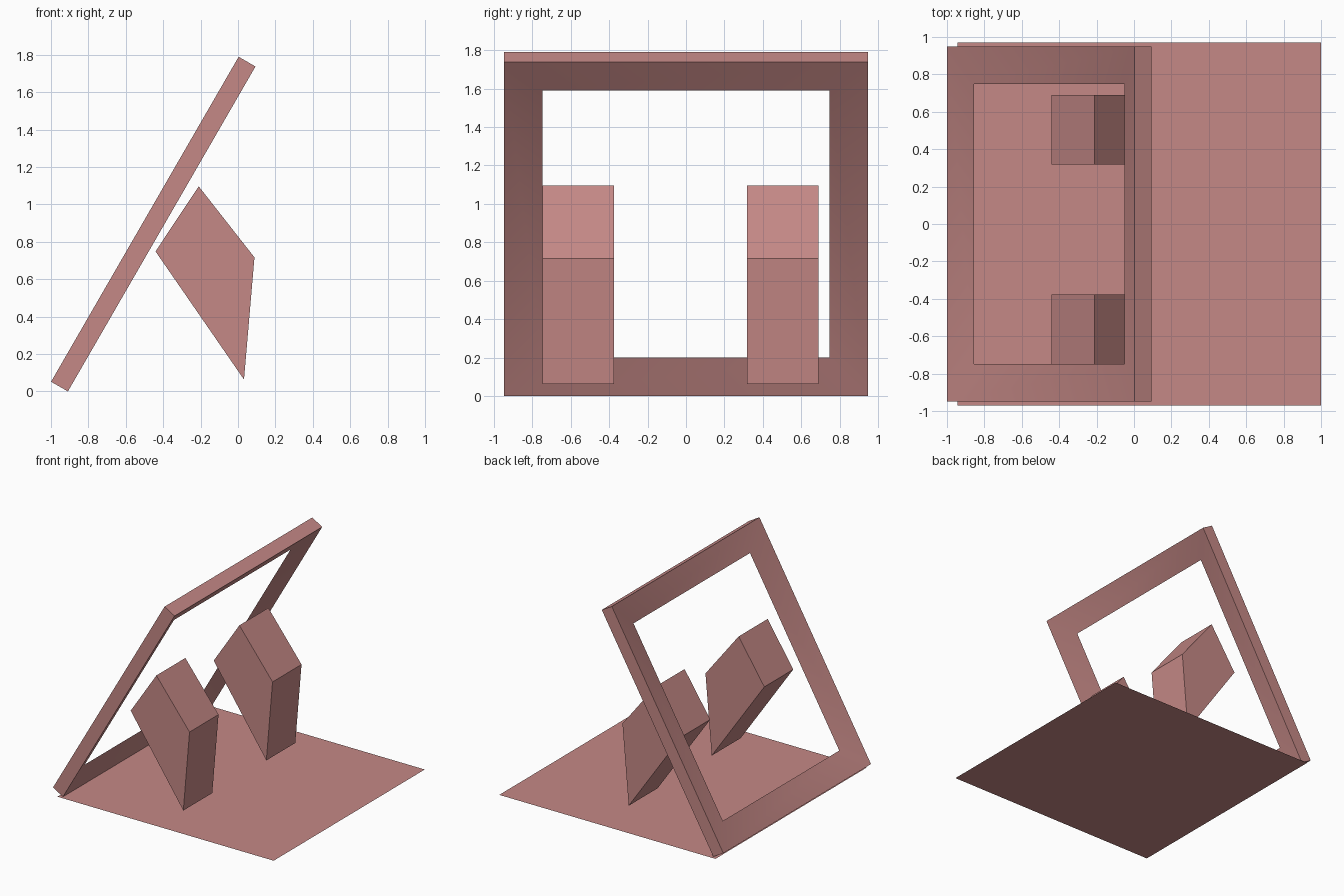
import bpy
import bmesh
import math

cube = bpy.data.objects.get("Cube")
if cube:
    bpy.data.objects.remove(cube, do_unlink=True)

# One dusty rose colour throughout
ROSE = (0.56, 0.25, 0.24, 1.0)
rose = bpy.data.materials.new("dusty_rose")
rose.use_nodes = True
rose.diffuse_color = ROSE
bsdf = next(n for n in rose.node_tree.nodes if n.type == 'BSDF_PRINCIPLED')
bsdf.inputs["Base Color"].default_value = ROSE


def finish(name, bm, recalc=True):
    """Turn a bmesh into a linked, coloured object."""
    if recalc:
        bmesh.ops.recalc_face_normals(bm, faces=bm.faces)
    mesh = bpy.data.meshes.new(name)
    bm.to_mesh(mesh)
    bm.free()
    mesh.materials.append(rose)
    obj = bpy.data.objects.new(name, mesh)
    bpy.context.collection.objects.link(obj)
    return obj


def rectangle(bm, half_x, half_y, z):
    return [bm.verts.new((sx * half_x, sy * half_y, z))
            for sx, sy in ((-1, -1), (1, -1), (1, 1), (-1, 1))]


# Floor: a single flat sheet facing up
bm = bmesh.new()
bm.faces.new(rectangle(bm, 0.972, 0.97, 0))
floor = finish("floor", bm, recalc=False)
floor.location.x = 0.028

# Leaning frame: both sides taper to a thin inner edge at mid thickness
LENGTH, WIDTH, THICK, BORDER = 1.003, 0.948, 0.052, 0.2
bm = bmesh.new()
lower = rectangle(bm, LENGTH, WIDTH, -THICK)
upper = rectangle(bm, LENGTH, WIDTH, THICK)
inner = rectangle(bm, LENGTH - BORDER, WIDTH - BORDER, 0)
for a, b in ((lower, upper), (upper, inner), (inner, lower)):
    for i in range(4):
        j = (i + 1) % 4
        bm.faces.new((a[i], a[j], b[j], b[i]))
frame = finish("leaning_frame", bm)
frame.data.shade_smooth()
frame.data.set_sharp_from_angle(angle=math.radians(30))
frame.rotation_euler.y = math.radians(-60)
frame.location = (-0.453, 0, 0.895)

# Two floating four-sided blocks, extruded along the depth
PROFILE = ((-0.21, 1.097), (0.088, 0.717), (0.032, 0.064), (-0.441, 0.749))
for name, y_start in (("front_block", -0.748), ("back_block", 0.318)):
    bm = bmesh.new()
    side = bm.faces.new([bm.verts.new((x, y_start, z)) for x, z in PROFILE])
    extruded = bmesh.ops.extrude_face_region(bm, geom=[side], use_keep_orig=True)
    moved = [v for v in extruded["geom"] if isinstance(v, bmesh.types.BMVert)]
    bmesh.ops.translate(bm, verts=moved, vec=(0, 0.372, 0))
    finish(name, bm)
